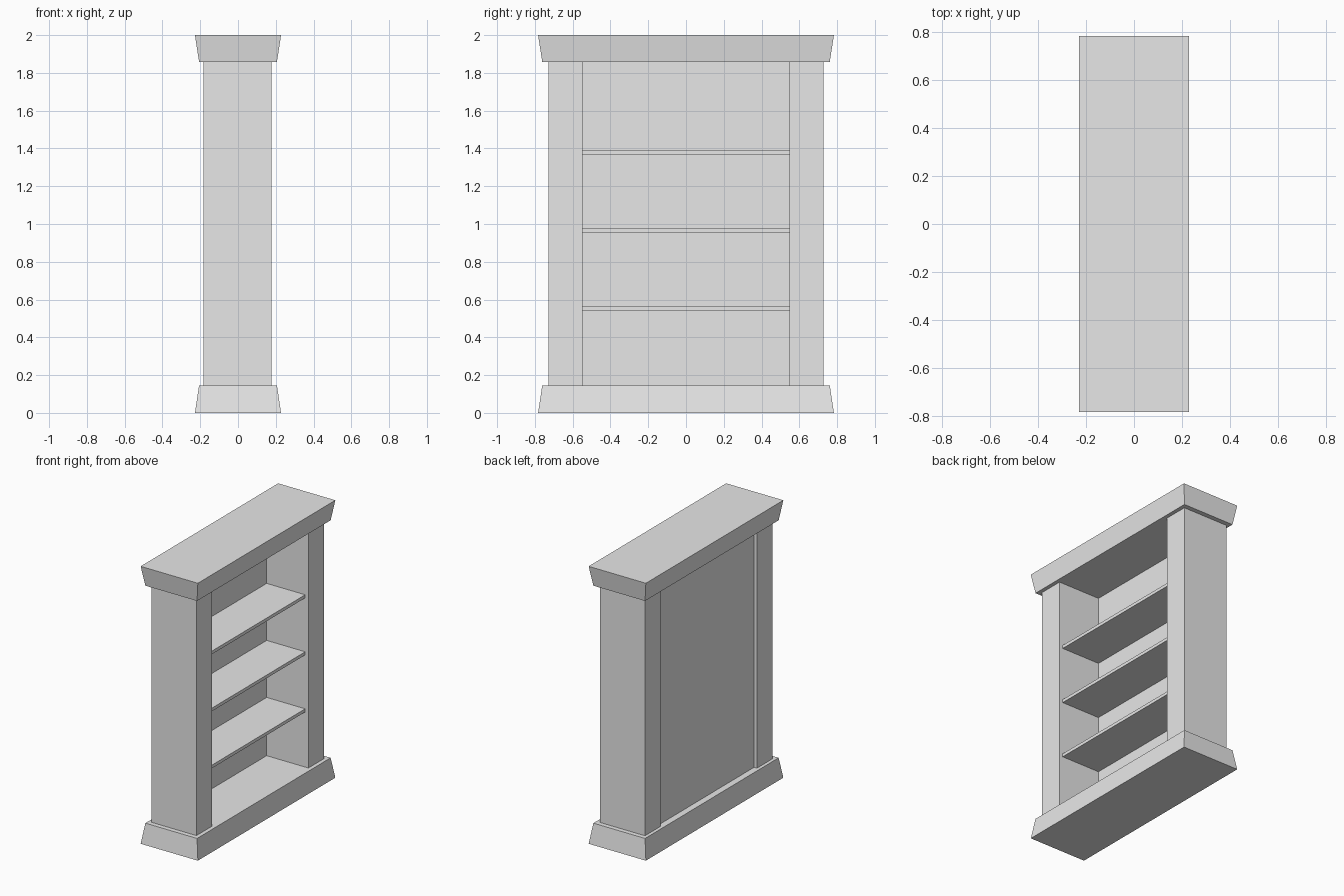
import bpy
import bmesh

cube = bpy.data.objects.get("Cube")
if cube:
    bpy.data.objects.remove(cube, do_unlink=True)

# Single plain grey finish
GREY = (0.8, 0.8, 0.8, 1.0)
grey = bpy.data.materials.new("light_grey")
grey.use_nodes = True
grey.diffuse_color = GREY
for node in grey.node_tree.nodes:
    if node.type == "BSDF_PRINCIPLED":
        node.inputs["Base Color"].default_value = GREY


def block(name, x, y, z, flare_low=0.0, flare_high=0.0):
    """Box from (min, max) ranges, with optional flare of its lower or upper face."""
    bm = bmesh.new()
    bmesh.ops.create_cube(bm, size=1)
    for v in bm.verts:
        top = v.co.z > 0
        flare = flare_high if top else flare_low
        v.co.x = x[1] + flare if v.co.x > 0 else x[0] - flare
        v.co.y = y[1] + flare if v.co.y > 0 else y[0] - flare
        v.co.z = z[1] if top else z[0]
    mesh = bpy.data.meshes.new(name)
    bm.to_mesh(mesh)
    bm.free()
    mesh.materials.append(grey)
    obj = bpy.data.objects.new(name, mesh)
    bpy.context.collection.objects.link(obj)
    return obj


BASE_TOP, CORNICE_BOTTOM = 0.146, 1.858
INNER, OUTER = 0.548, 0.727
PANEL_BACK, PANEL_FRONT = -0.159, -0.155
trim_x, trim_y = (-0.206, 0.206), (-0.761, 0.761)

# Flared plinth and cornice
block("base_plinth", trim_x, trim_y, (0, BASE_TOP), flare_low=0.022)
block("top_cornice", trim_x, trim_y, (CORNICE_BOTTOM, 2), flare_high=0.022)

# Side pillars
for name, y in (("front_pillar", (-OUTER, -INNER)), ("back_pillar", (INNER, OUTER))):
    block(name, (-0.182, 0.178), y, (BASE_TOP, CORNICE_BOTTOM))

# Thin recessed panel closing the rear of the case
block("rear_panel", (PANEL_BACK, PANEL_FRONT), (-INNER, INNER), (BASE_TOP, CORNICE_BOTTOM))

# Three evenly spaced shelves
for i in range(3):
    z = 0.543 + i * 0.411
    block(f"shelf_{i + 1}", (PANEL_FRONT, 0.152), (-INNER, INNER), (z, z + 0.023))
